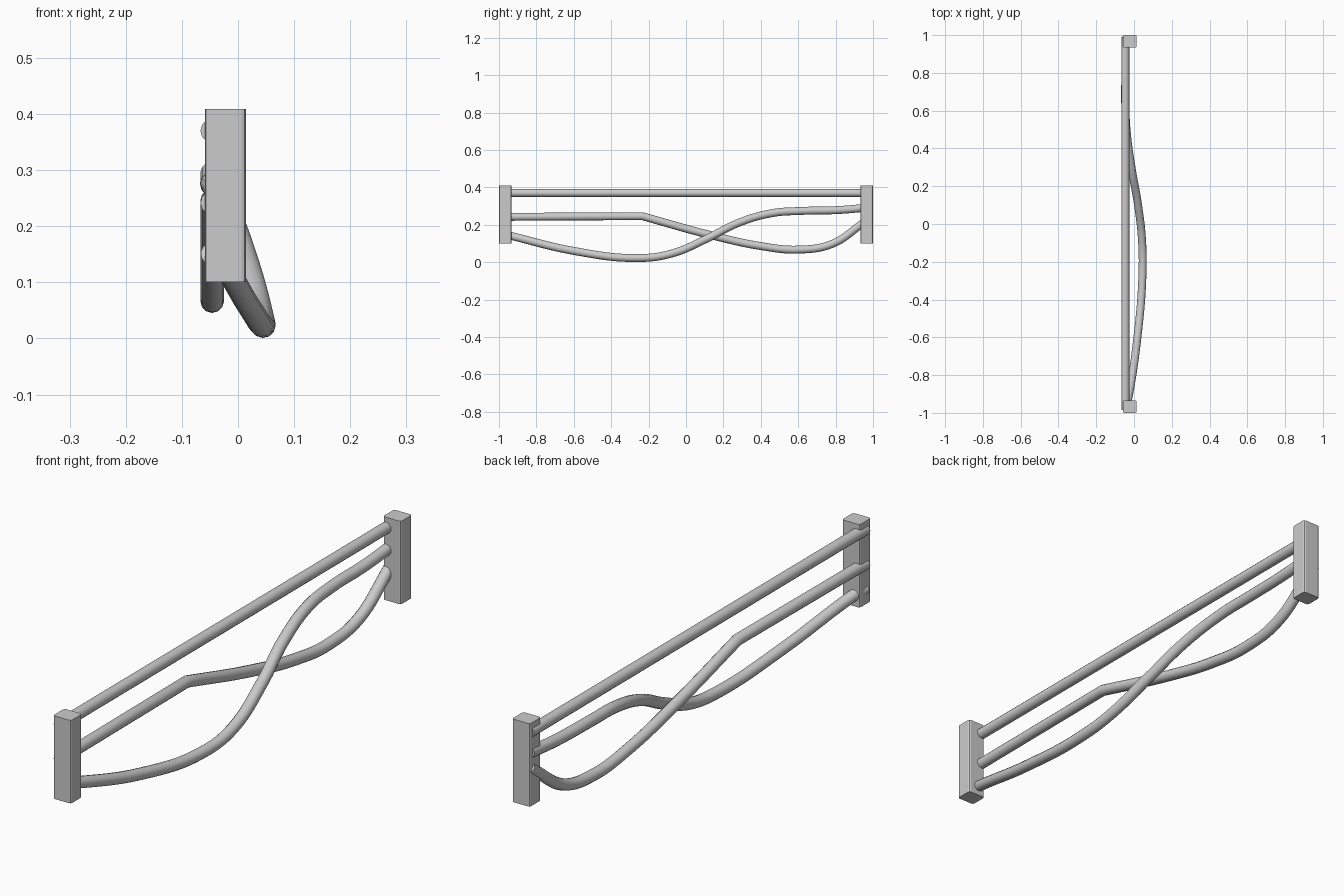
import bpy
import bmesh
from mathutils import Vector

cube = bpy.data.objects.get("Cube")
if cube:
    bpy.data.objects.remove(cube, do_unlink=True)

grey = bpy.data.materials.new("light grey metal")
grey.use_nodes = True
colour = (0.6, 0.6, 0.6, 1)
grey.diffuse_color = colour
grey.node_tree.nodes["Principled BSDF"].inputs["Base Color"].default_value = colour

RAIL_X = -0.046
RADIUS = 0.021


def post(name, y):
    """Square post with chamfered upright edges."""
    bm = bmesh.new()
    bmesh.ops.create_cube(bm, size=1)
    bmesh.ops.scale(bm, vec=(0.073, 0.066, 0.308), verts=bm.verts)
    bmesh.ops.translate(bm, vec=(-0.0225, y, 0.255), verts=bm.verts)
    upright = [e for e in bm.edges
               if abs(e.verts[0].co.z - e.verts[1].co.z) > 0.1]
    bmesh.ops.bevel(bm, geom=upright, offset=0.008, segments=2,
                    profile=0.5, affect='EDGES')
    mesh = bpy.data.meshes.new(name)
    bm.to_mesh(mesh)
    bm.free()
    mesh.materials.append(grey)
    obj = bpy.data.objects.new(name, mesh)
    bpy.context.collection.objects.link(obj)


def rail(name, points, sharp=()):
    """Round capped tube through the points; sharp ones make a kink."""
    curve = bpy.data.curves.new(name, 'CURVE')
    curve.dimensions = '3D'
    curve.bevel_depth = RADIUS
    curve.bevel_resolution = 4
    curve.resolution_u = 8
    curve.use_fill_caps = True
    spline = curve.splines.new('BEZIER')
    spline.bezier_points.add(len(points) - 1)
    for i, (bp, co) in enumerate(zip(spline.bezier_points, points)):
        bp.co = Vector(co)
        kind = 'VECTOR' if i in sharp else 'AUTO'
        bp.handle_left_type = bp.handle_right_type = kind
    spline.use_smooth = True
    curve.materials.append(grey)
    obj = bpy.data.objects.new(name, curve)
    bpy.context.collection.objects.link(obj)


# End posts
post("front_post", -0.967)
post("back_post", 0.967)

# Straight top rail
rail("top_rail", [(RAIL_X, -0.985, 0.37), (RAIL_X, 0.985, 0.37)], (0, 1))

# Middle rail: level, then a kink into a dip and rise
middle = [(-0.985, 0.242), (-0.235, 0.246), (0.15, 0.14), (0.4, 0.086),
          (0.6, 0.067), (0.78, 0.097), (0.93, 0.197), (0.985, 0.24)]
rail("middle_rail", [(RAIL_X, y, z) for y, z in middle], (0, 1))

# Lower rail: dips, bows outward, and crosses over the middle rail
rail("lower_rail", [
    (RAIL_X, -0.985, 0.152), (-0.032, -0.93, 0.139), (0.018, -0.6, 0.06),
    (0.045, -0.26, 0.022), (0.042, -0.08, 0.045), (0.02, 0.11, 0.125),
    (-0.01, 0.28, 0.21), (-0.036, 0.46, 0.262), (RAIL_X, 0.62, 0.274),
    (RAIL_X, 0.8, 0.278), (RAIL_X, 0.93, 0.288), (RAIL_X, 0.985, 0.295)])
